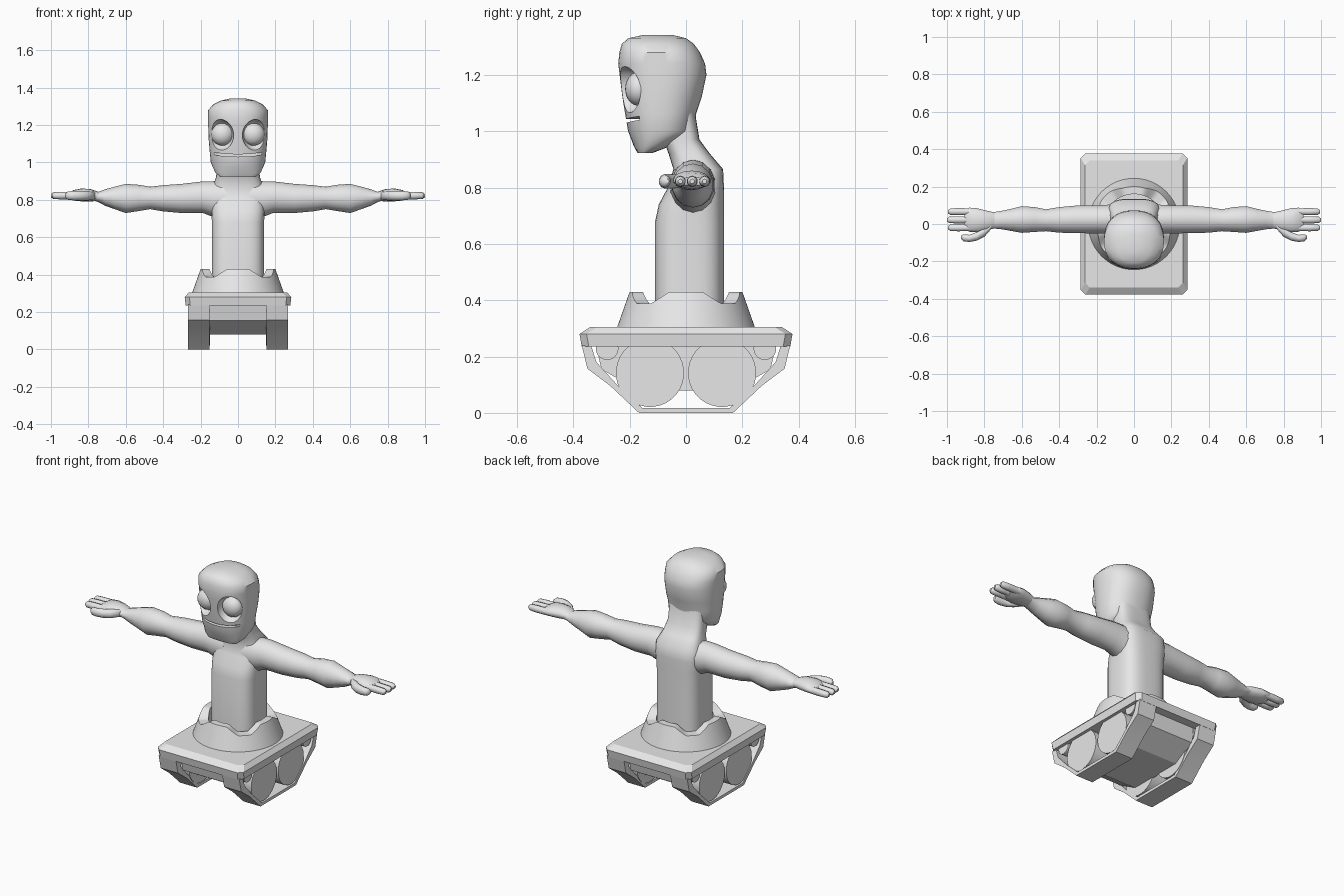
import bpy, bmesh, math
from mathutils import Vector

cube = bpy.data.objects.get("Cube")
if cube:
    bpy.data.objects.remove(cube, do_unlink=True)

grey = bpy.data.materials.new("plain_grey")
grey.use_nodes = True
grey.diffuse_color = (0.8, 0.8, 0.8, 1)
grey.node_tree.nodes["Principled BSDF"].inputs["Base Color"].default_value = (0.8, 0.8, 0.8, 1)


def finish(name, bm):
    bmesh.ops.recalc_face_normals(bm, faces=bm.faces)
    mesh = bpy.data.meshes.new(name)
    bm.to_mesh(mesh)
    bm.free()
    mesh.materials.append(grey)
    obj = bpy.data.objects.new(name, mesh)
    bpy.context.collection.objects.link(obj)
    return obj


def smooth(obj, angle=40):
    bpy.ops.object.select_all(action='DESELECT')
    obj.select_set(True)
    bpy.context.view_layer.objects.active = obj
    bpy.ops.object.shade_smooth_by_angle(angle=math.radians(angle))
    return obj


def loft(name, rings, closed=False):
    """Skin a list of equal rings; closed joins the last ring to the first."""
    bm = bmesh.new()
    rows = [[bm.verts.new(p) for p in r] for r in rings]
    n = len(rows[0])
    pairs = list(zip(rows, rows[1:])) + ([(rows[-1], rows[0])] if closed else [])
    for a, b in pairs:
        for i in range(n):
            j = (i + 1) % n
            bm.faces.new((a[i], a[j], b[j], b[i]))
    if not closed:
        bm.faces.new(rows[0])
        bm.faces.new(rows[-1])
    return finish(name, bm)


def oval(r1, r2, n, e=2.0):
    """Points of a superellipse."""
    pts = []
    for i in range(n):
        t = 2 * math.pi * (i + 0.5) / n
        c, s = math.cos(t), math.sin(t)
        pts.append((math.copysign(abs(c) ** (2 / e), c) * r1,
                    math.copysign(abs(s) ** (2 / e), s) * r2))
    return pts


def upright(name, levels, n, e):
    """Body lofted along z from (height, front, back, half width)."""
    return loft(name, [[(u, (f + b) / 2 + v, z) for u, v in oval(w, (b - f) / 2, n, e)]
                       for z, f, b, w in levels])


def limb(name, side, sections, n=14):
    """Body lofted along x from (x, y, z, y radius, z radius)."""
    return smooth(loft(name, [[(side * x, y + u, z + v) for u, v in oval(ry, rz, n)]
                              for x, y, z, ry, rz in sections]), 50)


def prism(name, outline, x0, x1):
    """Extrude a y-z outline along x."""
    return loft(name, [[(x, y, z) for y, z in outline] for x in (x0, x1)])


def ball(name, centre, radii):
    bm = bmesh.new()
    bmesh.ops.create_uvsphere(bm, u_segments=24, v_segments=14, radius=1)
    for v in bm.verts:
        v.co = Vector([c + r * k for c, r, k in zip(centre, radii, v.co)])
    return finish(name, bm)


def carve(obj, cutters):
    for c in cutters:
        c.hide_render = True
        m = obj.modifiers.new("cut", 'BOOLEAN')
        m.operation, m.solver, m.object = 'DIFFERENCE', 'EXACT', c
    bpy.context.view_layer.update()
    deps = bpy.context.evaluated_depsgraph_get()
    mesh = bpy.data.meshes.new_from_object(obj.evaluated_get(deps))
    obj.modifiers.clear()
    obj.data = mesh
    for c in cutters:
        bpy.data.objects.remove(c, do_unlink=True)


# Deck plate with clipped corners and a chamfered top
def clipped(w, d, z, c=0.025):
    q = [(w, d - c), (w - c, d)]
    half = q + [(-x, y) for x, y in reversed(q)]
    return [(x, y, z) for x, y in half + [(-x, -y) for x, y in half]]


loft("deck", [clipped(.28, .37, .235), clipped(.285, .378, .28), clipped(.262, .34, .305)])

# Hull between the tracks
hull_half = [(.17, .08), (.3, .155), (.32, .24)]
prism("hull", hull_half + [(-y, z) for y, z in reversed(hull_half)], -.157, .157)

# Tracks with wheels and rollers
outer = [(.37, .24), (.35, .157), (.27, .097), (.167, .0)]
inner = [(.155, .017), (.245, .1), (.318, .18), (.337, .24)]
belt = (outer + [(-y, z) for y, z in reversed(outer)]
        + [(-y, z) for y, z in reversed(inner)] + inner)
for side, label in ((1, "left"), (-1, "right")):
    smooth(prism(label + "_track", belt, side * .153, side * .267), 30)
    for end, place in ((-1, "front"), (1, "rear")):
        for part, y, z, r in (("wheel", .128, .142, .121), ("roller", .28, .228, .04)):
            disc = [(end * y + u, z + v) for u, v in oval(r, r, 32)]
            smooth(prism(f"{label}_{place}_{part}", disc, side * .15, side * .262))


# Turret collar with four raised teeth
def collar_section(i, n=80):
    t = 2 * math.pi * i / n
    off = abs((math.degrees(t) + 45) % 90 - 45)
    top = .43 - .042 * min(1, max(0, (off - 17) / 18))
    k = (top - .3) / .13
    return [(r * math.cos(t), r * math.sin(t), z) for r, z in
            ((.246, .3), (.246 - .046 * k, top), (.16, top), (.16, .3))]


smooth(loft("turret_collar", [collar_section(i) for i in range(80)], closed=True), 35)

# Torso and neck
smooth(upright("torso", [
    (.3, -.11, .135, .14), (.68, -.11, .135, .14), (.74, -.097, .135, .143),
    (.8, -.065, .135, .145), (.865, -.045, .132, .138), (.92, -.062, .085, .118),
    (.97, -.08, .048, .112), (1.08, -.1, .03, .11)], 32, 3.2), 50)

# Head with eye sockets and a smiling mouth slit
head = upright("head", [
    (.922, -.172, -.12, .095), (.945, -.185, -.06, .122), (.975, -.196, .0, .135),
    (1.0, -.206, .03, .146), (1.06, -.216, .036, .152), (1.12, -.226, .056, .157),
    (1.2, -.236, .073, .16), (1.24, -.241, .068, .16), (1.28, -.237, .05, .16),
    (1.31, -.228, .028, .132), (1.33, -.205, .0, .092), (1.342, -.15, -.05, .04)], 40, 2.3)
cutters = [ball("socket_cutter", (s * .098, -.225, 1.145), (.075, .08, .085)) for s in (1, -1)]
xs = [-.13 + .026 * i for i in range(11)]
lips = [(x, 1.043 + .6 * x * x) for x in xs] + [(x, 1.03 + .6 * x * x) for x in reversed(xs)]
cutters.append(loft("mouth_cutter", [[(x, y, z) for x, z in lips] for y in (-.3, -.165)]))
carve(head, cutters)
smooth(head, 40)

# Arms, hands, fingers and eyes
for side, label in ((1, "left"), (-1, "right")):
    smooth(ball(label + "_eye", (side * .083, -.168, 1.15), (.06, .048, .06)), 60)
    limb(label + "_arm", side, [
        (.06, .025, .8, .085, .1), (.14, .025, .805, .08, .094), (.19, .025, .814, .077, .084),
        (.3, .025, .807, .076, .078), (.4, .022, .808, .07, .07), (.47, .02, .81, .06, .06),
        (.53, .024, .81, .068, .07), (.6, .024, .807, .073, .078), (.66, .022, .81, .06, .06),
        (.71, .021, .812, .05, .044), (.75, .02, .815, .045, .026), (.79, .02, .82, .048, .02)])
    limb(label + "_palm", side, [
        (.74, .02, .818, .042, .022), (.79, .018, .824, .055, .034), (.84, .02, .826, .066, .034),
        (.88, .023, .824, .066, .028), (.905, .023, .822, .055, .014)])
    for name, y, tip in (("first", -.02, .995), ("middle", .022, 1.0), ("last", .066, .995)):
        limb(f"{label}_{name}_finger", side, [
            (.86, y, .823, .018, .02), (.94, y, .822, .02, .02),
            (tip - .012, y, .822, .018, .018), (tip, y, .822, .008, .008)], 10)
    limb(label + "_thumb", side, [
        (.765, -.01, .822, .02, .02), (.8, -.04, .822, .03, .025), (.84, -.066, .822, .024, .026),
        (.88, -.077, .822, .02, .025), (.91, -.074, .822, .02, .022), (.924, -.07, .822, .01, .01)], 10)
